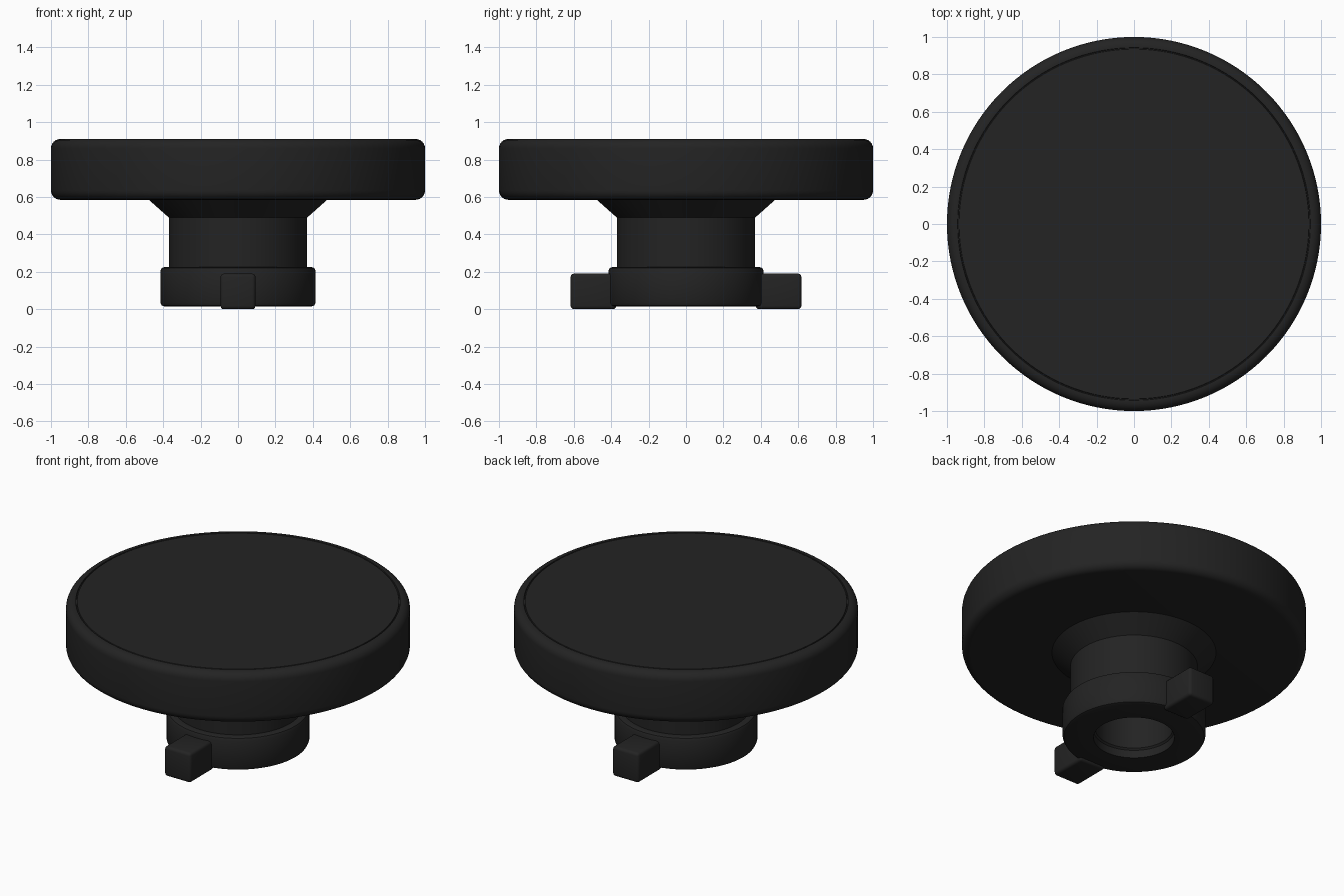
import bpy, bmesh, math

if "Cube" in bpy.data.objects:
    bpy.data.objects.remove(bpy.data.objects["Cube"])

black = bpy.data.materials.new("matte black")
black.diffuse_color = (0.017, 0.017, 0.017, 1)
black.use_nodes = True
black.node_tree.nodes["Principled BSDF"].inputs["Base Color"].default_value = black.diffuse_color


def finish(obj):
    obj.data.materials.append(black)
    bpy.ops.object.select_all(action='DESELECT')
    obj.select_set(True)
    bpy.context.view_layer.objects.active = obj
    bpy.ops.object.shade_smooth_by_angle(angle=math.radians(35))


def new_object(name, bm):
    bmesh.ops.recalc_face_normals(bm, faces=bm.faces)
    mesh = bpy.data.meshes.new(name)
    bm.to_mesh(mesh)
    bm.free()
    obj = bpy.data.objects.new(name, mesh)
    bpy.context.collection.objects.link(obj)
    return obj


def lathe(name, profile, steps=128):
    """Revolve (radius, z) points around the z axis."""
    bm = bmesh.new()
    verts = [bm.verts.new((r, 0, z)) for r, z in profile]
    edges = [bm.edges.new(pair) for pair in zip(verts, verts[1:])]
    bmesh.ops.spin(bm, geom=verts + edges, cent=(0, 0, 0), axis=(0, 0, 1),
                   angle=math.tau, steps=steps)
    bmesh.ops.remove_doubles(bm, verts=bm.verts, dist=1e-5)
    finish(new_object(name, bm))


def arc(cx, cz, r, start, end, n=6):
    angles = [math.radians(start + (end - start) * i / n) for i in range(n + 1)]
    return [(cx + r * math.cos(a), cz + r * math.sin(a)) for a in angles]


# Wide round head with rounded rims and a fine seam around the top face
lathe("head_disc",
      [(0, 0.585)] + arc(0.95, 0.635, 0.05, -90, 0)
      + arc(0.95, 0.86, 0.05, 0, 90)
      + [(0.943, 0.91), (0.941, 0.904), (0.937, 0.904), (0.935, 0.91), (0, 0.91)])

# Hollow stem: bore, collar, neck and flared top
lathe("stem",
      [(0, 0.56), (0.225, 0.56), (0.225, 0.075), (0.235, 0.065), (0.235, 0.015),
       (0.395, 0.015), (0.408, 0.02), (0.415, 0.035),
       (0.415, 0.205), (0.408, 0.22), (0.395, 0.225),
       (0.37, 0.225), (0.37, 0.49), (0.48, 0.588)])

# Two locking lugs, front and back
for name, side in (("front_lug", -1), ("back_lug", 1)):
    bm = bmesh.new()
    bmesh.ops.create_cube(bm, size=1)
    for v in bm.verts:
        v.co = (v.co.x * 0.187, v.co.y * 0.245 + side * 0.4945, v.co.z * 0.19 + 0.095)
    bmesh.ops.bevel(bm, geom=bm.edges[:], offset=0.018, segments=3,
                    profile=0.5, affect='EDGES')
    finish(new_object(name, bm))
